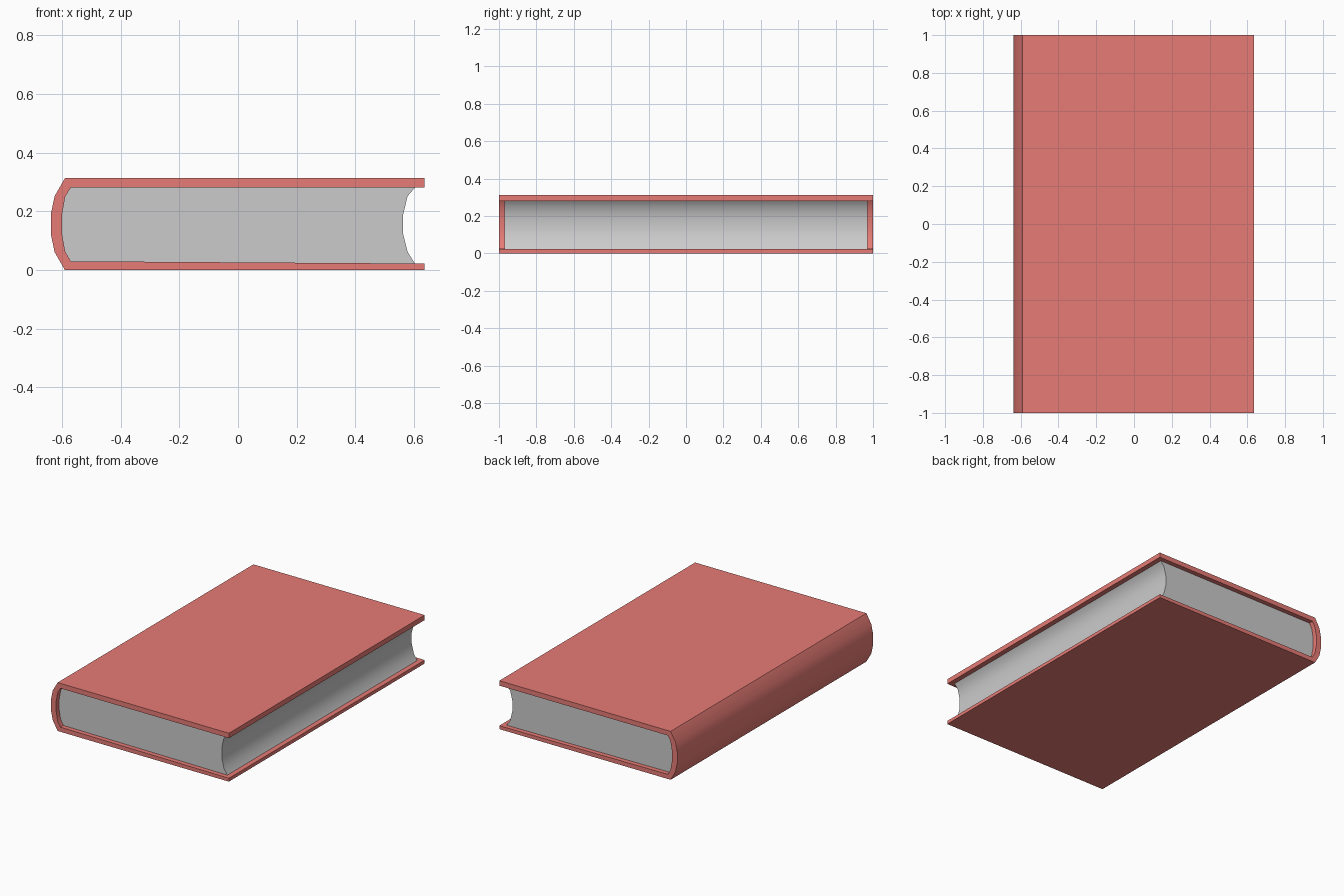
import bpy, bmesh, math

if "Cube" in bpy.data.objects:
    bpy.data.objects.remove(bpy.data.objects["Cube"])


def extrude_profile(name, profile, half_depth):
    """Extrude an x-z outline along y, centred on y = 0."""
    bm = bmesh.new()
    face = bm.faces.new([bm.verts.new((x, -half_depth, z)) for x, z in profile])
    out = bmesh.ops.extrude_face_region(bm, geom=[face])
    moved = [v for v in out["geom"] if isinstance(v, bmesh.types.BMVert)]
    bmesh.ops.translate(bm, vec=(0, 2 * half_depth, 0), verts=moved)
    bmesh.ops.recalc_face_normals(bm, faces=bm.faces)
    mesh = bpy.data.meshes.new(name)
    bm.to_mesh(mesh)
    bm.free()
    obj = bpy.data.objects.new(name, mesh)
    bpy.context.collection.objects.link(obj)
    bpy.ops.object.select_all(action='DESELECT')
    obj.select_set(True)
    bpy.context.view_layer.objects.active = obj
    bpy.ops.object.shade_smooth_by_angle(angle=math.radians(28))
    return obj


# Rounded spine, outside and inside, listed top to bottom
spine_outer = [(-0.59, 0.313), (-0.625, 0.252), (-0.638, 0.19),
               (-0.638, 0.123), (-0.625, 0.061), (-0.59, 0.0)]
spine_inner = [(-0.57, 0.281), (-0.589, 0.25), (-0.60, 0.19),
               (-0.60, 0.123), (-0.589, 0.063), (-0.57, 0.03)]
# Hollow fore edge of the pages, bottom to top
fore_edge = [(0.603, 0.022), (0.578, 0.062), (0.563, 0.123),
             (0.563, 0.19), (0.578, 0.252), (0.603, 0.281)]

# Cover: both boards and the spine as one C-shaped section
cover = extrude_profile(
    "cover",
    [(0.635, 0.313)] + spine_outer + [(0.635, 0.0), (0.635, 0.022)]
    + spine_inner[::-1] + [(0.635, 0.281)], 1.0)
red = bpy.data.materials.new("cover_red")
red.diffuse_color = (0.8, 0.2, 0.18, 1)
red.use_nodes = True
red.node_tree.nodes["Principled BSDF"].inputs["Base Color"].default_value = red.diffuse_color
cover.data.materials.append(red)

# Page block: fills the cover, slightly shorter than it
pages = extrude_profile("pages", spine_inner + fore_edge, 0.97)
